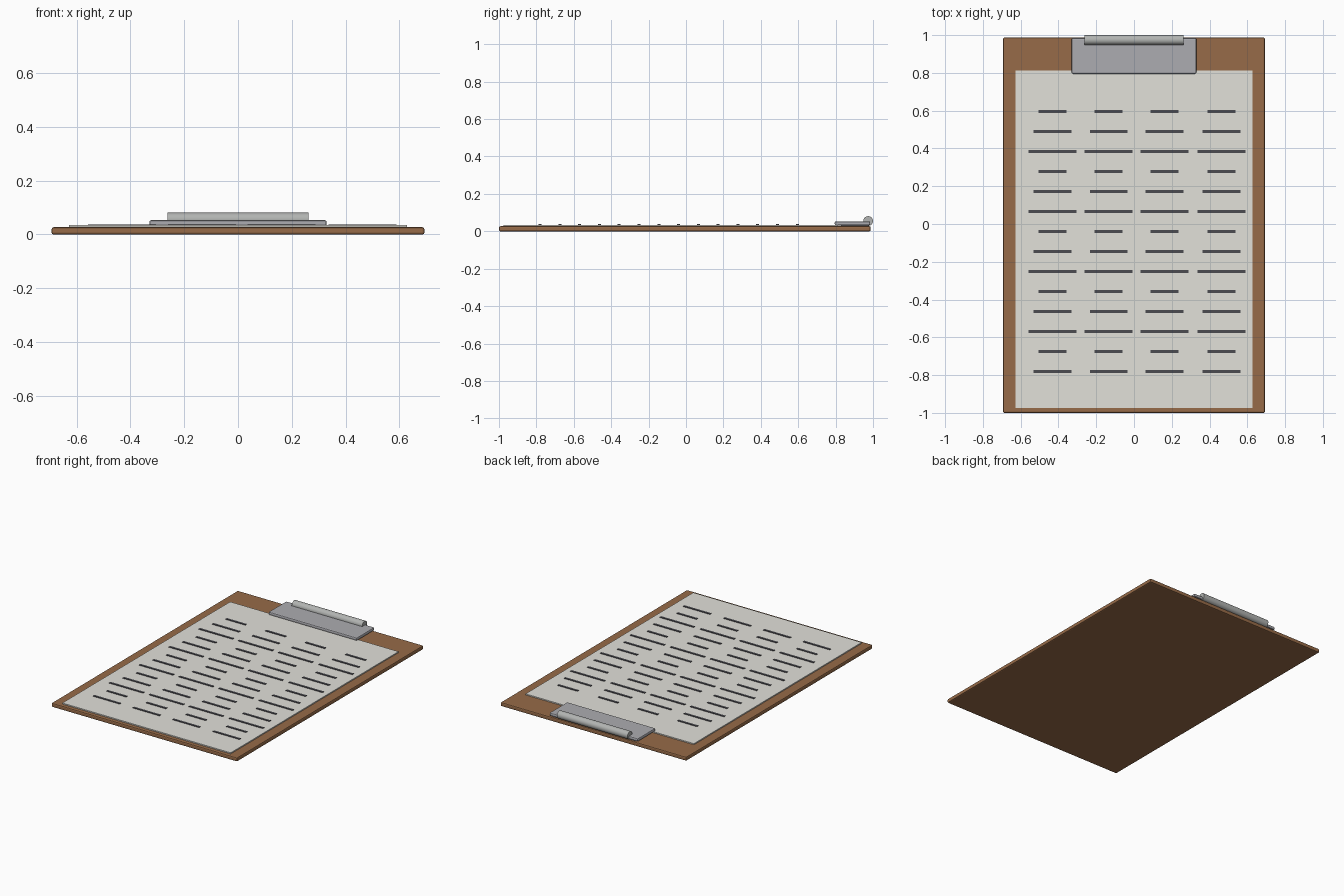
import bpy, bmesh, math

if "Cube" in bpy.data.objects:
    bpy.data.objects.remove(bpy.data.objects["Cube"])


def material(name, r, g, b):
    """Flat colour from 0-255 sRGB values."""
    m = bpy.data.materials.new(name)
    m.diffuse_color = [*(((c / 255 + 0.055) / 1.055) ** 2.4 for c in (r, g, b)), 1]
    m.use_nodes = True
    m.node_tree.nodes["Principled BSDF"].inputs["Base Color"].default_value = m.diffuse_color
    return m


BROWN = material("brown_board", 151, 107, 72)
PAPER = material("paper_white", 226, 225, 218)
INK = material("dark_ink", 75, 75, 80)
STEEL = material("steel", 172, 172, 177)
BAR = material("pale_steel", 178, 180, 178)


def add_box(bm, x0, x1, y0, y1, z0, z1):
    verts = bmesh.ops.create_cube(bm, size=1)["verts"]
    for v in verts:
        v.co = (x0 if v.co.x < 0 else x1,
                y0 if v.co.y < 0 else y1,
                z0 if v.co.z < 0 else z1)


def finish(name, bm, mat, bevel=0):
    me = bpy.data.meshes.new(name)
    bm.to_mesh(me)
    bm.free()
    me.materials.append(mat)
    ob = bpy.data.objects.new(name, me)
    bpy.context.collection.objects.link(ob)
    if bevel:
        mod = ob.modifiers.new("soft_edges", "BEVEL")
        mod.width = bevel
        mod.segments = 2
    return ob


def box(name, mat, dims, bevel=0):
    bm = bmesh.new()
    add_box(bm, *dims)
    return finish(name, bm, mat, bevel)


# Backing board and sheet of paper
box("board", BROWN, (-0.693, 0.693, -1.0, 0.987, 0, 0.027), 0.007)
box("paper", PAPER, (-0.628, 0.628, -0.975, 0.813, 0.026, 0.0345))

# Printed dashes: four columns, widths repeating every three rows
bm = bmesh.new()
for row in range(14):
    y = 0.595 - row * 0.1058
    half = (0.074, 0.1, 0.127)[row % 3]
    for x in (-0.431, -0.134, 0.162, 0.463):
        add_box(bm, x - half, x + half, y - 0.008, y + 0.008, 0.033, 0.038)
finish("text_dashes", bm, INK)

# Clip plate
box("clip_plate", STEEL, (-0.33, 0.33, 0.795, 0.985, 0.032, 0.053), 0.007)
box("clip_base", STEEL, (-0.31, 0.31, 0.83, 0.975, 0.026, 0.035))

# Round bar along the clip's back edge
bpy.ops.mesh.primitive_cylinder_add(vertices=24, radius=0.026, depth=0.526,
                                    location=(0, 0.974, 0.055),
                                    rotation=(0, math.pi / 2, 0))
bar = bpy.context.object
bar.name = "clip_bar"
bar.data.materials.append(BAR)
bpy.ops.object.shade_smooth_by_angle(angle=math.radians(35))
